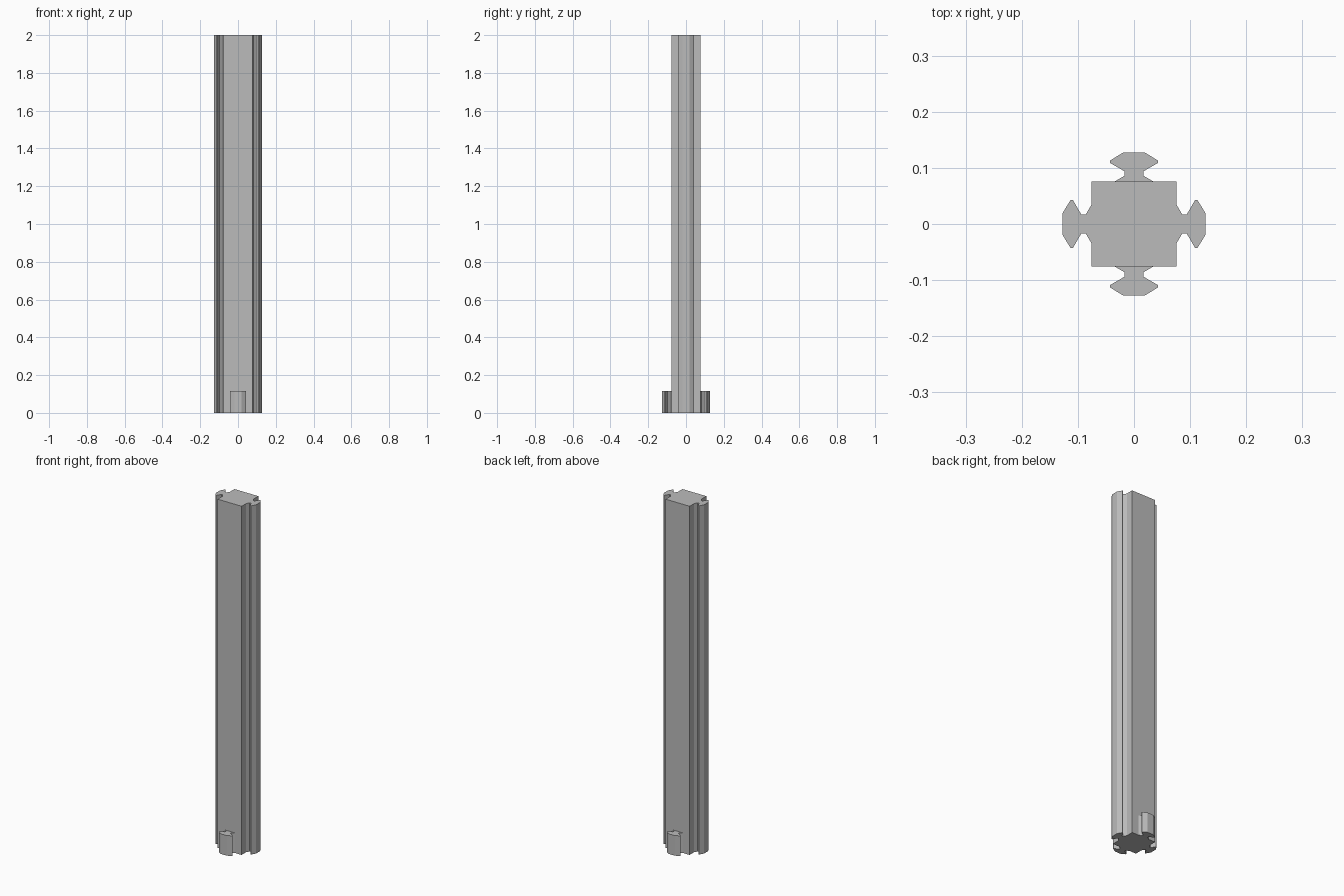
import bpy
import bmesh
from math import cos, sin, pi

cube = bpy.data.objects.get("Cube")
if cube:
    bpy.data.objects.remove(cube, do_unlink=True)

# Plain grey for the whole post
grey = bpy.data.materials.new("plain grey")
grey.use_nodes = True
colour = (0.5, 0.5, 0.5, 1)
grey.diffuse_color = colour
grey.node_tree.nodes["Principled BSDF"].inputs["Base Color"].default_value = colour

HEIGHT = 2.0
TAB_HEIGHT = 0.115
HALF = 0.076  # half width of the square core

# Half of the connector outline: (distance from axis, half width)
CONNECTOR = [(HALF - 0.004, 0.034), (HALF, 0.034), (0.086, 0.017), (0.094, 0.017),
             (0.109, 0.043), (0.113, 0.043), (0.1275, 0.019)]


def extrude_outline(name, points, height):
    """Make a flat-shaded prism standing on the ground."""
    bm = bmesh.new()
    base = bm.faces.new([bm.verts.new((x, y, 0)) for x, y in points])
    top = bmesh.ops.extrude_face_region(bm, geom=[base])["geom"]
    verts = [v for v in top if isinstance(v, bmesh.types.BMVert)]
    bmesh.ops.translate(bm, verts=verts, vec=(0, 0, height))
    bmesh.ops.recalc_face_normals(bm, faces=bm.faces)
    mesh = bpy.data.meshes.new(name)
    bm.to_mesh(mesh)
    bm.free()
    mesh.materials.append(grey)
    obj = bpy.data.objects.new(name, mesh)
    bpy.context.collection.objects.link(obj)
    return obj


def connector(name, angle, height):
    """Flared T-shaped connector, turned around the post axis."""
    outline = [(d, -w) for d, w in CONNECTOR] + [(d, w) for d, w in reversed(CONNECTOR)]
    c, s = cos(angle), sin(angle)
    extrude_outline(name, [(x * c - y * s, x * s + y * c) for x, y in outline], height)


# Square core
extrude_outline("post_core", [(-HALF, -HALF), (HALF, -HALF), (HALF, HALF), (-HALF, HALF)], HEIGHT)

# Full-height side rails, and short tabs at the foot of front and back
connector("left_rail", 0, HEIGHT)
connector("right_rail", pi, HEIGHT)
connector("back_tab", pi / 2, TAB_HEIGHT)
connector("front_tab", -pi / 2, TAB_HEIGHT)
